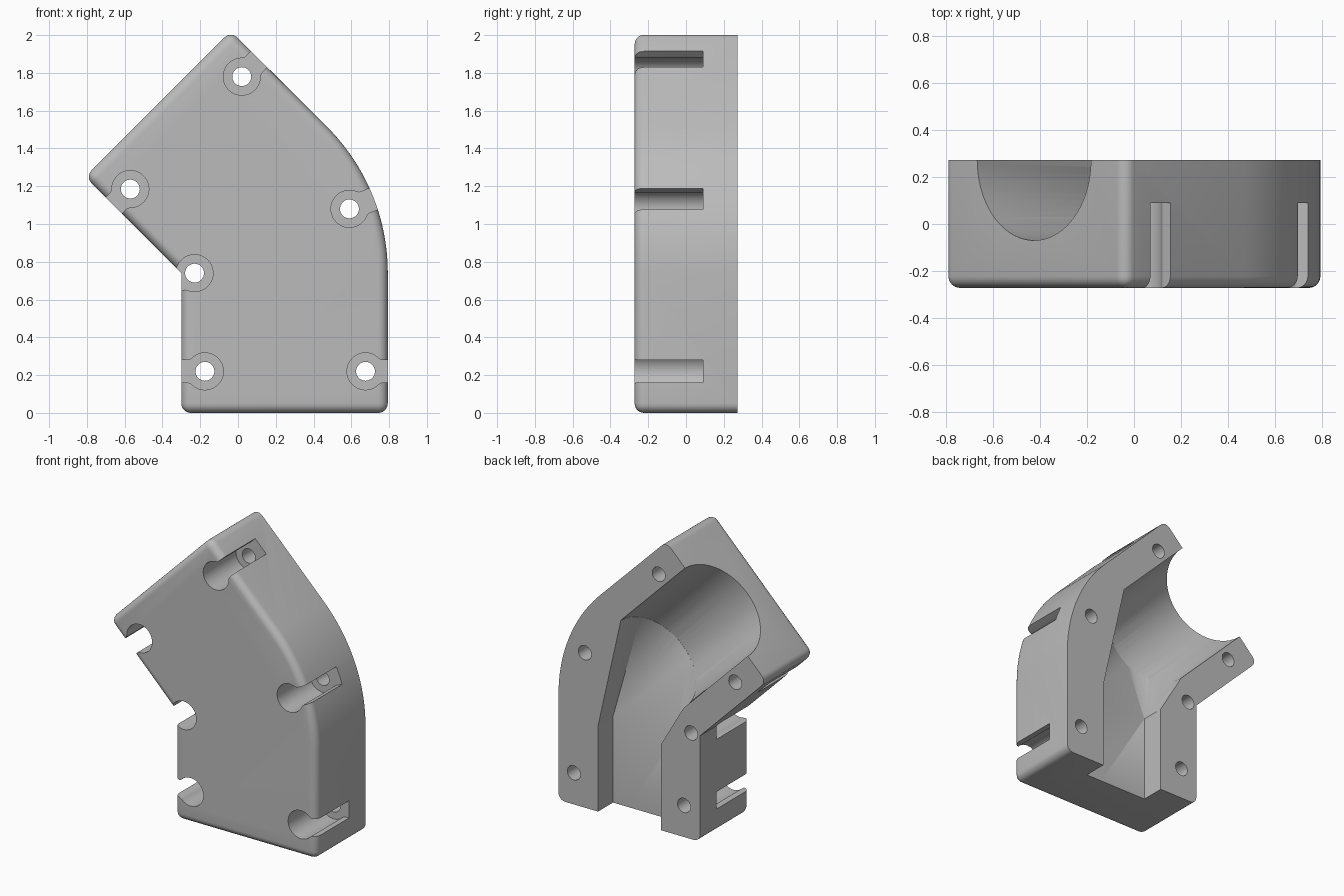
import bpy, bmesh
from math import sin, cos, pi, radians, atan2, sqrt
from mathutils import Vector

if "Cube" in bpy.data.objects:
    bpy.data.objects.remove(bpy.data.objects["Cube"], do_unlink=True)

HALF = 0.272      # half the thickness
ROUND = 0.05      # edge rounding

grey = bpy.data.materials.new("plain grey")
grey.use_nodes = True
grey.diffuse_color = (0.5, 0.5, 0.5, 1)
grey.node_tree.nodes["Principled BSDF"].inputs["Base Color"].default_value = (0.5, 0.5, 0.5, 1)


def finish(name, bm):
    bmesh.ops.recalc_face_normals(bm, faces=bm.faces)
    mesh = bpy.data.meshes.new(name)
    bm.to_mesh(mesh)
    bm.free()
    mesh.materials.append(grey)
    obj = bpy.data.objects.new(name, mesh)
    bpy.context.collection.objects.link(obj)
    return obj


def prism(points, y0, y1):
    """Extrude an (x, z) outline from y0 to y1."""
    bm = bmesh.new()
    face = bm.faces.new([bm.verts.new((x, y0, z)) for x, z in points])
    ext = bmesh.ops.extrude_face_region(bm, geom=[face], use_keep_orig=True)
    moved = [g for g in ext["geom"] if isinstance(g, bmesh.types.BMVert)]
    bmesh.ops.translate(bm, verts=moved, vec=(0, y1 - y0, 0))
    return bm


def hull(name, points):
    bm = bmesh.new()
    for p in points:
        bm.verts.new(p)
    res = bmesh.ops.convex_hull(bm, input=bm.verts)
    loose = [g for g in res["geom_interior"] if isinstance(g, bmesh.types.BMVert)]
    bmesh.ops.delete(bm, geom=loose, context="VERTS")
    return finish(name, bm)


def arc(cx, cz, r, a0, a1, n):
    return [(cx + r * cos(a0 + (a1 - a0) * i / n),
             cz + r * sin(a0 + (a1 - a0) * i / n)) for i in range(n + 1)]


# Body: bent block with a swept outer corner
corners = [(-0.81, 1.25), (-0.3, 0.74), (-0.3, 0), (0.793, 0)]
tip = (-0.038, 2.022)
outline = corners + arc(-0.3, 0.74, 1.093, 0, pi / 4, 24) + [tip]
bm = prism(outline, -HALF, HALF)
sharp = [Vector(p) for p in (corners[0], corners[2], corners[3], tip)]


def is_rounded(edge):
    a, b = (v.co for v in edge.verts)
    if abs(a.y - b.y) < 1e-4:
        return a.y < 0
    return any((Vector((a.x, a.z)) - s).length < 1e-3 for s in sharp)


bmesh.ops.bevel(bm, geom=[e for e in bm.edges if is_rounded(e)], offset=ROUND,
                segments=6, profile=0.5, affect="EDGES")
body = finish("elbow_housing", bm)

# Cavity: round bore, blended into a rectangular channel
axis = Vector((1, 0, -1)).normalized()
across = Vector((1, 0, 1)).normalized()
joint = Vector((0.07, HALF, 1.14))


def ring(offset):
    return [joint + axis * offset + 0.342 * (across * cos(t) + Vector((0, sin(t), 0)))
            for t in (2 * pi * i / 72 for i in range(72))]


def slot_rect(z):
    return [(x, HALF + y, z) for x in (0.002, 0.488) for y in (-0.165, 0.165)]


cutters = [hull("bore_cutter", ring(-1.2) + ring(0.003)),
           hull("blend_cutter", ring(0) + slot_rect(0.6)),
           hull("channel_cutter", slot_rect(-0.2) + slot_rect(0.602))]

# Screw holes: position and the direction of the slot to the outside
screws = [(0.02, 1.78, 45), (0.59, 1.08, 22.5), (0.675, 0.22, 0),
          (-0.57, 1.185, 225), (-0.23, 0.74, 202.5), (-0.175, 0.22, 180)]
BORE, SLOT, FILLET = 0.098, 0.06, 0.03
fx, fz = sqrt((BORE + FILLET) ** 2 - (SLOT + FILLET) ** 2), SLOT + FILLET
lean = atan2(fz, fx)
pocket = (arc(0, 0, BORE, lean, 2 * pi - lean, 40)
          + arc(fx, -fz, FILLET, pi - lean, pi / 2, 5)[1:]
          + [(0.3, -SLOT), (0.3, SLOT)]
          + arc(fx, fz, FILLET, -pi / 2, lean - pi, 5)[:-1])
for x, z, turn in screws:
    c, s = cos(radians(turn)), sin(radians(turn))
    shape = [(x + c * u - s * v, z + s * u + c * v) for u, v in pocket]
    cutters.append(finish("pocket_cutter", prism(shape, -0.5, 0.09)))
    circle = arc(x, z, 0.05, 0, 2 * pi, 32)[:-1]
    cutters.append(finish("hole_cutter", prism(circle, -0.6, 0.5)))

# Cut everything out of the body, then drop the cutters
bpy.context.view_layer.objects.active = body
body.select_set(True)
for cutter in cutters:
    cutter.hide_render = True
    mod = body.modifiers.new("cut", "BOOLEAN")
    mod.operation = "DIFFERENCE"
    mod.solver = "EXACT"
    mod.object = cutter
    bpy.ops.object.modifier_apply(modifier=mod.name)
for cutter in cutters:
    bpy.data.objects.remove(cutter, do_unlink=True)

bpy.ops.object.shade_smooth_by_angle(angle=radians(25))
